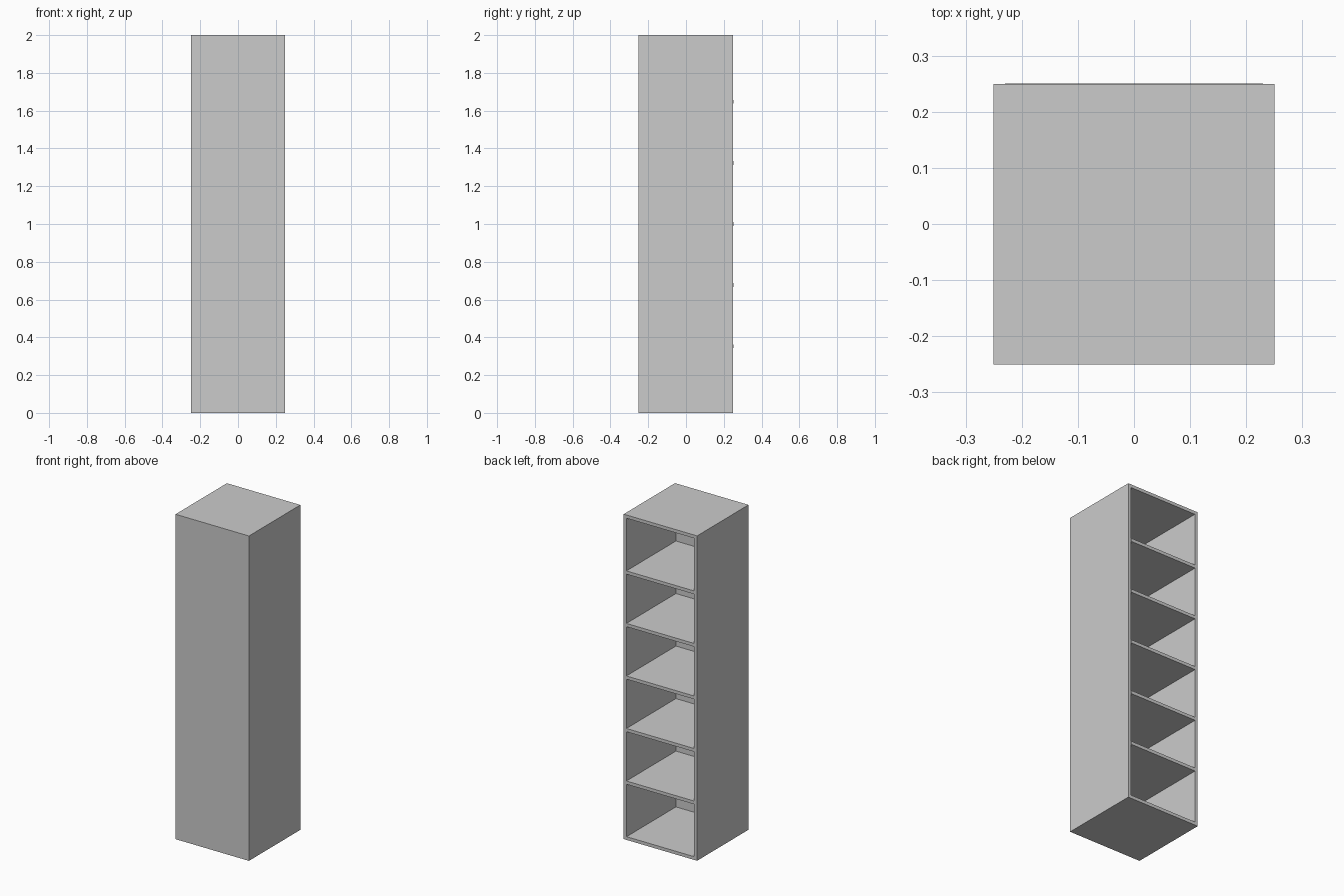
import bpy

if "Cube" in bpy.data.objects:
    bpy.data.objects.remove(bpy.data.objects["Cube"])

W, D, H, T = 0.5, 0.5, 2.0, 0.02   # outer size and board thickness
LIP = 0.0015                       # shelves stand slightly proud of the open back
Y0 = -(D + LIP) / 2                # front plane
Y1 = Y0 + D                        # rear plane of the carcass


def board(name, x, y, z):
    """Box from (min, max) ranges on each axis."""
    lo, hi = zip(x, y, z)
    verts = [(a, b, c) for a in (lo[0], hi[0]) for b in (lo[1], hi[1]) for c in (lo[2], hi[2])]
    faces = [(0, 1, 3, 2), (4, 6, 7, 5), (0, 4, 5, 1), (2, 3, 7, 6), (0, 2, 6, 4), (1, 5, 7, 3)]
    mesh = bpy.data.meshes.new(name)
    mesh.from_pydata(verts, [], faces)
    obj = bpy.data.objects.new(name, mesh)
    bpy.context.collection.objects.link(obj)
    return obj


# Carcass: a hollow, open-backed shell cut from one solid block
carcass = board("cabinet_carcass", (-W / 2, W / 2), (Y0, Y1), (0, H))
cutter = board("cavity_cutter", (-W / 2 + T, W / 2 - T), (Y0 + T, Y1 + 0.1), (T, H - T))
cutter.hide_render = True
cutter.hide_set(True)
cut = carcass.modifiers.new("cavity", 'BOOLEAN')
cut.operation = 'DIFFERENCE'
cut.solver = 'EXACT'
cut.object = cutter

# Five evenly spaced shelves
pitch = (H - 3 * T) / 6
for i in range(1, 6):
    z = 1.5 * T + i * pitch
    board(f"shelf_{i}", (-W / 2 + T, W / 2 - T), (Y0 + T, Y1 + LIP), (z - T / 2, z + T / 2))
